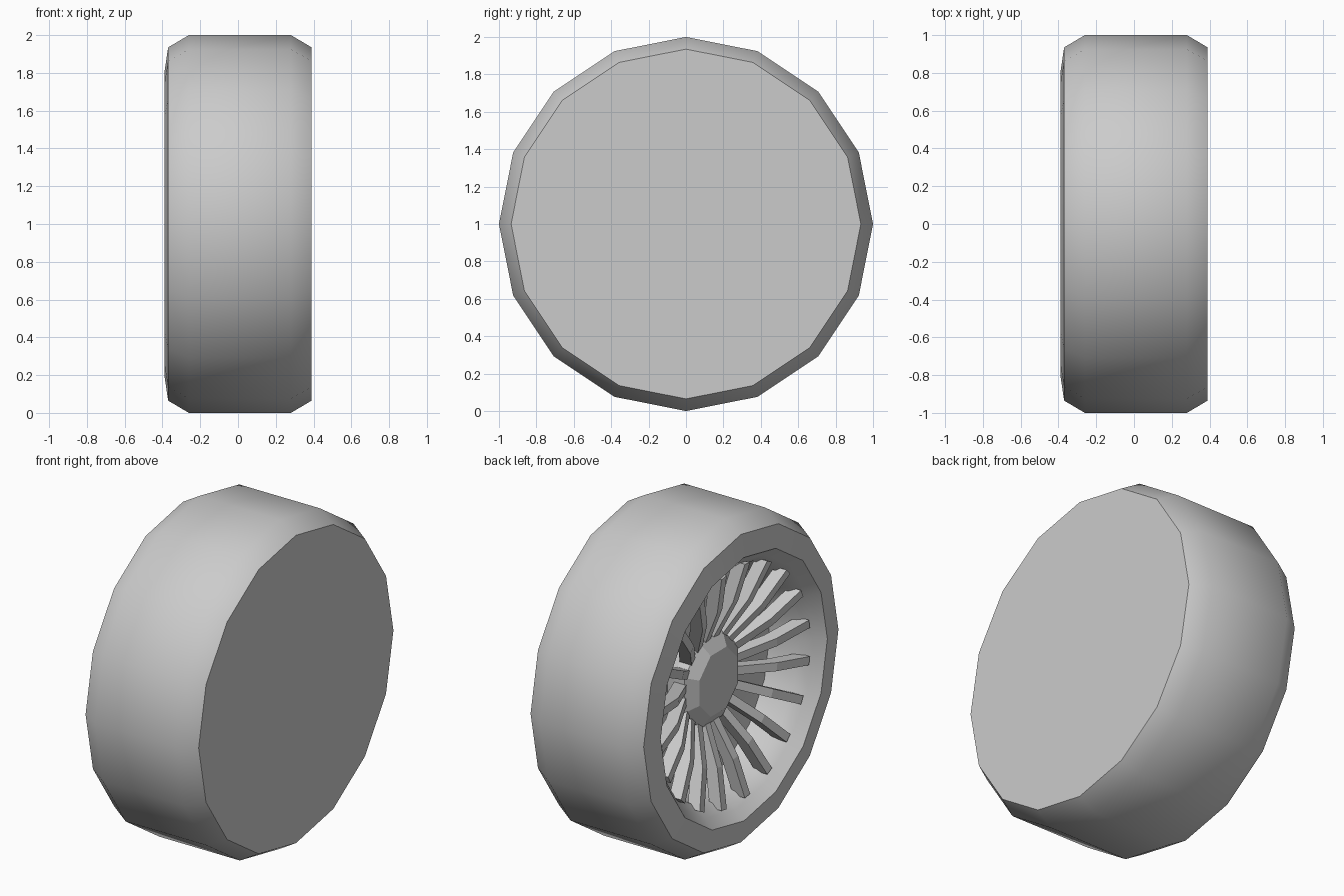
import bpy, bmesh
from math import pi, sin, cos, radians
from mathutils import Matrix, Vector

if "Cube" in bpy.data.objects:
    bpy.data.objects.remove(bpy.data.objects["Cube"])


def finish(bm, name, angle=None):
    bmesh.ops.recalc_face_normals(bm, faces=bm.faces[:])
    me = bpy.data.meshes.new(name)
    bm.to_mesh(me)
    bm.free()
    ob = bpy.data.objects.new(name, me)
    ob.location.z = 1
    bpy.context.collection.objects.link(ob)
    bpy.ops.object.select_all(action='DESELECT')
    bpy.context.view_layer.objects.active = ob
    ob.select_set(True)
    if angle:
        bpy.ops.object.shade_smooth_by_angle(angle=radians(angle))
    return ob


def lathe(name, profile, sides, phase=0.0, angle=None):
    """Spin (x, radius) rings around the x axis and cap both ends."""
    bm = bmesh.new()
    rings = [[bm.verts.new((x, r * sin(phase + 2 * pi * i / sides), r * cos(phase + 2 * pi * i / sides)))
              for i in range(sides)] for x, r in profile]
    for a, b in zip(rings, rings[1:]):
        for i in range(sides):
            j = (i + 1) % sides
            bm.faces.new((a[i], a[j], b[j], b[i]))
    bm.faces.new(rings[0])
    bm.faces.new(rings[-1])
    return finish(bm, name, angle)


# Tyre with flat closed inner side and a dished outer side
lathe("tyre_and_rim", [(0.39, 0.935), (0.28, 1.0), (-0.26, 1.0), (-0.37, 0.935), (-0.39, 0.80),
                       (-0.33, 0.75), (-0.27, 0.70), (-0.10, 0.66), (-0.04, 0.25)], 16, angle=50)

# Eight-sided hub cap
lathe("hub", [(-0.03, 0.25), (-0.10, 0.28), (-0.17, 0.28), (-0.22, 0.20)], 8, pi / 8, 20)

# Thin kinked spokes from the hub out to the rim
SPOKES = 20
bm = bmesh.new()
path = [(-0.16, 0.22), (-0.28, 0.48), (-0.335, 0.715)]
for k in range(SPOKES):
    rot = Matrix.Rotation(2 * pi * (k + 0.5) / SPOKES, 3, 'X')
    rows = [[bm.verts.new(rot @ Vector((x + dx, dy, r)))
             for dx, dy in ((0, -0.025), (0, 0.025), (0.08, 0.025), (0.08, -0.025))] for x, r in path]
    for a, b in zip(rows, rows[1:]):
        for i in range(4):
            j = (i + 1) % 4
            bm.faces.new((a[i], a[j], b[j], b[i]))
    bm.faces.new(rows[0])
    bm.faces.new(rows[-1])
finish(bm, "spokes")
